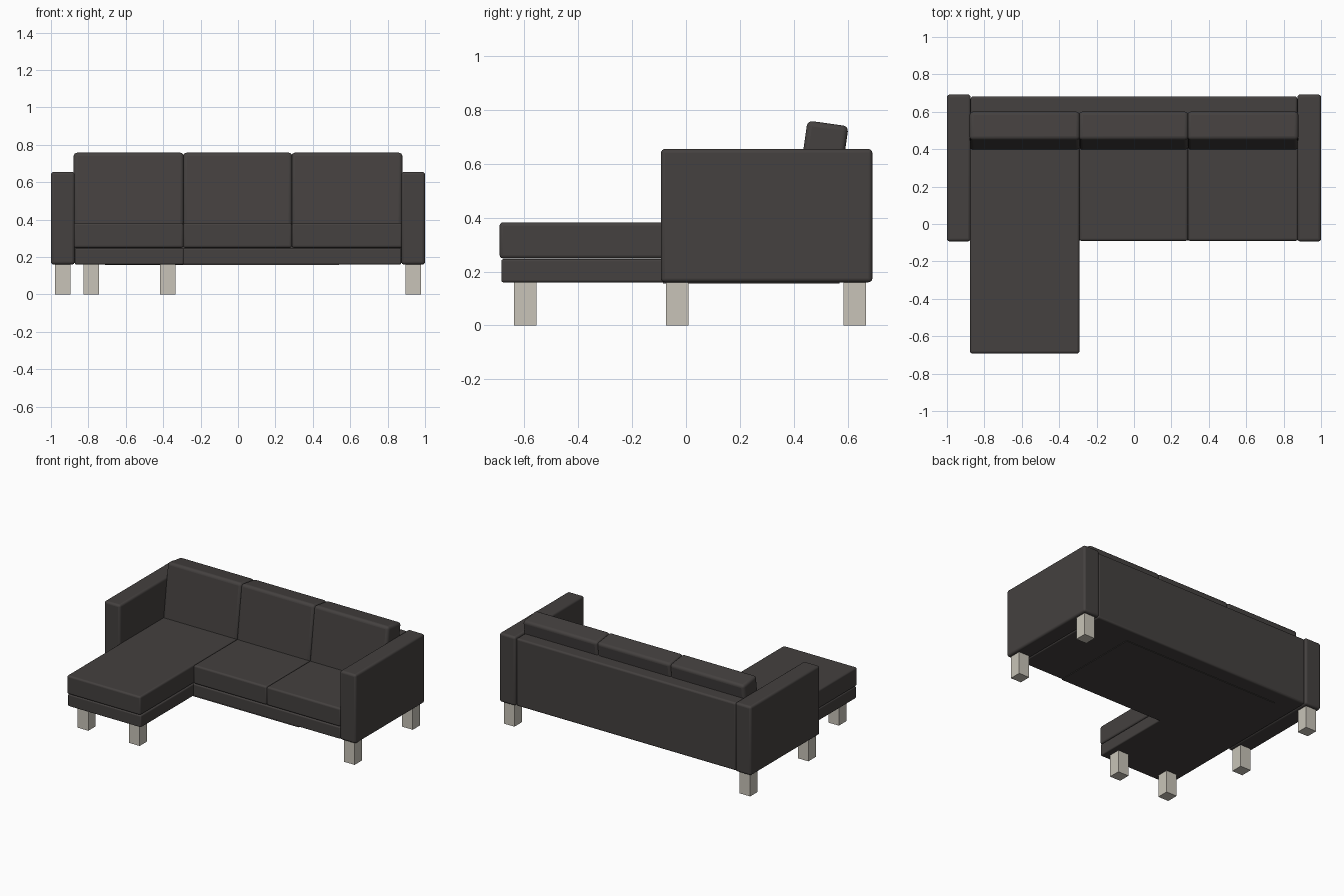
import bpy
import math
from mathutils import Vector, Matrix

cube = bpy.data.objects.get("Cube")
if cube:
    bpy.data.objects.remove(cube, do_unlink=True)


def make_material(name, colour):
    mat = bpy.data.materials.new(name)
    mat.use_nodes = True
    mat.diffuse_color = colour
    mat.node_tree.nodes["Principled BSDF"].inputs["Base Color"].default_value = colour
    return mat


FABRIC = make_material("charcoal fabric", (0.058, 0.052, 0.050, 1))
LEG = make_material("pale leg", (0.58, 0.55, 0.48, 1))


def box(name, x, y, z, mat=FABRIC, bevel=0.012, tilt=0):
    """Box from (min, max) ranges, with rounded edges and an optional tilt about x."""
    size = Vector((x[1] - x[0], y[1] - y[0], z[1] - z[0]))
    centre = Vector((x[0] + x[1], y[0] + y[1], z[0] + z[1])) / 2
    bpy.ops.mesh.primitive_cube_add(size=1)
    obj = bpy.context.object
    obj.name = name
    obj.data.transform(Matrix.Diagonal(size).to_4x4())
    obj.location = centre
    obj.rotation_euler.x = tilt
    obj.data.materials.append(mat)
    if bevel:
        mod = obj.modifiers.new("rounded_edges", "BEVEL")
        mod.width = bevel
        mod.segments = 4
        bpy.ops.object.shade_smooth_by_angle(angle=math.radians(40))
    return obj


# Arms
for side, x in (("right", (-1, -0.873)), ("left", (0.873, 1))):
    box(side + "_arm", x, (-0.093, 0.692), (0.16, 0.655), bevel=0.015)

# Base frame, chaise base, back panel and underside lining
box("seat_base", (-0.873, 0.873), (-0.087, 0.66), (0.16, 0.246), bevel=0.008)
box("chaise_base", (-0.873, -0.291), (-0.686, 0.3), (0.16, 0.246), bevel=0.008)
box("back_panel", (-0.873, 0.873), (0.54, 0.682), (0.16, 0.645))
box("underside_lining", (-0.71, 0.54), (-0.085, 0.57), (0.156, 0.17), bevel=0)

# Seat and back cushions, split into three columns
columns = [("right", -0.877, -0.292), ("middle", -0.292, 0.288), ("left", 0.288, 0.877)]
for name, x0, x1 in columns:
    front = -0.692 if name == "right" else -0.09
    box(name + "_seat_cushion", (x0, x1), (front, 0.56), (0.249, 0.382))
    box(name + "_back_cushion", (x0 - 0.002, x1 + 0.002), (0.422, 0.576),
        (0.345, 0.752), bevel=0.02, tilt=math.radians(-8))

# Square legs under the arms and the chaise front
spots = {"right_rear": (-0.937, 0.627), "right_middle": (-0.937, -0.033),
         "left_rear": (0.937, 0.627), "left_front": (0.937, -0.033),
         "chaise_outer": (-0.784, -0.597), "chaise_inner": (-0.376, -0.597)}
for name, (x, y) in spots.items():
    box(name + "_leg", (x - 0.042, x + 0.042), (y - 0.042, y + 0.042),
        (0, 0.165), LEG, bevel=0)
